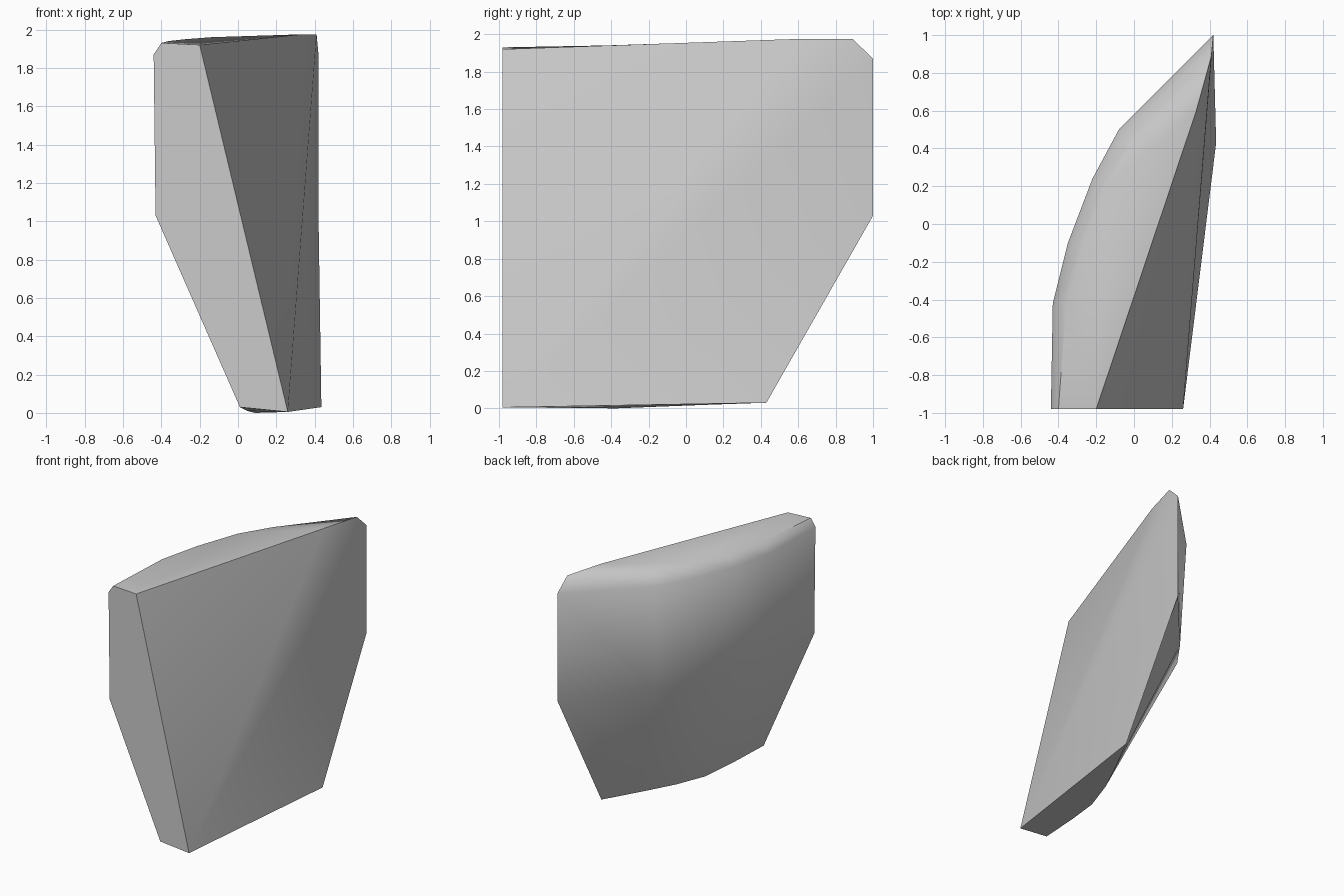
import bpy
import bmesh
import math
from mathutils import Vector

default = bpy.data.objects.get("Cube")
if default:
    bpy.data.objects.remove(default, do_unlink=True)

# Plan curve of the bulging side, from the front end to the back tip
outline = [(-.44, -.98), (-.43, -.42), (-.35, -.1), (-.22, .24), (-.08, .5), (.42, 1)]
foot = [(.01, -.98), (.05, -.65), (.09, -.37), (.17, -.12), (.29, .14), (.435, .43)]
rim = [(-.4, -.98), (-.36, -.43), (-.27, -.12), (-.14, .2), (0, .43), (.41, .89)]
rim_height = [1.93, 1.94, 1.95, 1.96, 1.96, 1.975]
foot_height = [.03, .01, 0, .01, .02, .03]


def ring(bm, plan, heights):
    """Add one row of vertices along the bulging side."""
    return [bm.verts.new((x, y, z)) for (x, y), z in zip(plan, heights)]


def strip(bm, lower, upper):
    """Join two rows with faces."""
    for i in range(len(lower) - 1):
        bm.faces.new((lower[i], lower[i + 1], upper[i + 1], upper[i]))


def fan(bm, pivot, row):
    """Fill the area between one vertex and a row."""
    for a, b in zip(row, row[1:]):
        bm.faces.new((pivot, a, b))


bm = bmesh.new()

# Rows of the bulging side: sloping foot, upright wall, rounded shoulder
waist_plan = [(x + .01, y) for x, y in outline[:-1]] + [outline[-1]]
waist_plan[4] = (-.06, .45)
rows = [
    ring(bm, foot, foot_height),
    ring(bm, waist_plan, [1.03] * len(outline)),
    ring(bm, outline, [1.87] * len(outline)),
    ring(bm, rim, rim_height),
]
for lower, upper in zip(rows, rows[1:]):
    strip(bm, lower, upper)

# Corners of the broad flat side
top_front = bm.verts.new((-.2, -.98, 1.92))
low_front = bm.verts.new((.26, -.98, .005))
top_back = bm.verts.new((.33, .6, 1.975))

# Broad flat side, spreading from its low front corner
tip_edge = [row[-1] for row in rows]
fan(bm, low_front, tip_edge + [top_back, top_front])

# Narrow front end, underside and top
bm.faces.new([low_front] + [row[0] for row in rows] + [top_front])
fan(bm, low_front, rows[0])
top_row = rows[-1]
fan(bm, top_front, top_row[:4])
fan(bm, top_back, [top_front] + top_row[3:])

bmesh.ops.recalc_face_normals(bm, faces=bm.faces)
mesh = bpy.data.meshes.new("stone_shard")
bm.to_mesh(mesh)
bm.free()
shard = bpy.data.objects.new("stone_shard", mesh)
bpy.context.collection.objects.link(shard)

# Plain grey surface
grey = bpy.data.materials.new("stone_grey")
grey.use_nodes = True
colour = (.6, .6, .6, 1)
grey.diffuse_color = colour
grey.node_tree.nodes["Principled BSDF"].inputs["Base Color"].default_value = colour
mesh.materials.append(grey)

# Soft shading over the bulge, crisp outer edges
bpy.ops.object.select_all(action="DESELECT")
shard.select_set(True)
bpy.context.view_layer.objects.active = shard
bpy.ops.object.shade_smooth_by_angle(angle=math.radians(50))
